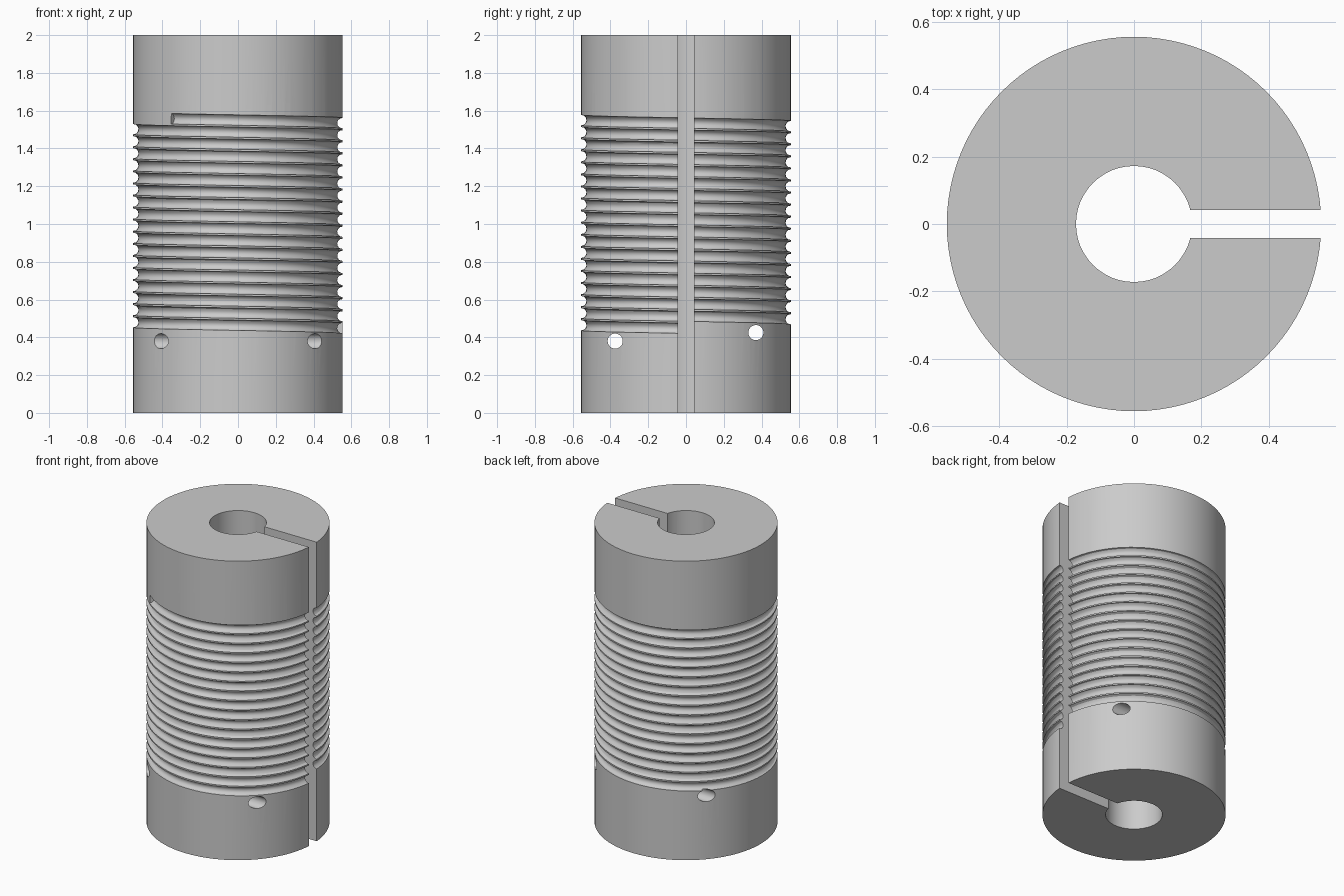
import bpy
from math import cos, sin, radians, tau

cube = bpy.data.objects.get("Cube")
if cube:
    bpy.data.objects.remove(cube, do_unlink=True)

RADIUS, HEIGHT = 0.555, 2.0
BORE = 0.172
SLOT = 0.084
GROOVE = 0.028
TURNS, STEPS = 17.36, 64
TOP_Z, END_Z = 1.557, 0.448

metal = bpy.data.materials.new("plain grey")
metal.use_nodes = True
grey = (0.6, 0.6, 0.6, 1)
metal.diffuse_color = grey
metal.node_tree.nodes["Principled BSDF"].inputs["Base Color"].default_value = grey


def cylinder(name, radius, depth, location, sides, rotation=(0, 0, 0)):
    bpy.ops.mesh.primitive_cylinder_add(vertices=sides, radius=radius, depth=depth,
                                        location=location, rotation=rotation)
    obj = bpy.context.object
    obj.name = name
    return obj


def cut(body, cutter):
    mod = body.modifiers.new(cutter.name, "BOOLEAN")
    mod.operation, mod.solver, mod.object = "DIFFERENCE", "EXACT", cutter
    bpy.context.view_layer.objects.active = body
    bpy.ops.object.modifier_apply(modifier=mod.name)
    bpy.data.objects.remove(cutter, do_unlink=True)


# Drum
drum = cylinder("grooved_drum", RADIUS, HEIGHT, (0, 0, HEIGHT / 2), 96)
drum.data.materials.append(metal)

# Spiral groove, running down from the front to the slot
curve = bpy.data.curves.new("spiral_groove", "CURVE")
curve.dimensions = "3D"
curve.bevel_depth, curve.bevel_resolution = GROOVE, 4
curve.use_fill_caps = True
count = int(TURNS * STEPS)
path = curve.splines.new("POLY")
path.points.add(count)
for i, point in enumerate(path.points):
    t = i / count
    angle = (t - 1) * TURNS * tau
    point.co = (RADIUS * cos(angle), RADIUS * sin(angle),
                TOP_Z + (END_Z - TOP_Z) * t, 1)
groove = bpy.data.objects.new("spiral_groove", curve)
bpy.context.collection.objects.link(groove)
bpy.ops.object.select_all(action="DESELECT")
groove.select_set(True)
bpy.context.view_layer.objects.active = groove
bpy.ops.object.convert(target="MESH")
cut(drum, bpy.context.object)

# Centre bore
cut(drum, cylinder("bore", BORE, 3, (0, 0, 1), 48))

# Slot from the bore to the outside
bpy.ops.mesh.primitive_cube_add(size=1, location=(0.5, 0, 1))
slot = bpy.context.object
slot.name = "slot"
slot.scale = (1, SLOT, 3)
cut(drum, slot)

# Cross holes for the wire ends
for name, y, z in (("front_hole", -0.375, 0.38), ("back_hole", 0.37, 0.425)):
    cut(drum, cylinder(name, 0.04, 2, (0, y, z), 24, (0, radians(90), 0)))

bpy.ops.object.select_all(action="DESELECT")
drum.select_set(True)
bpy.context.view_layer.objects.active = drum
bpy.ops.object.shade_smooth_by_angle(angle=radians(30))
